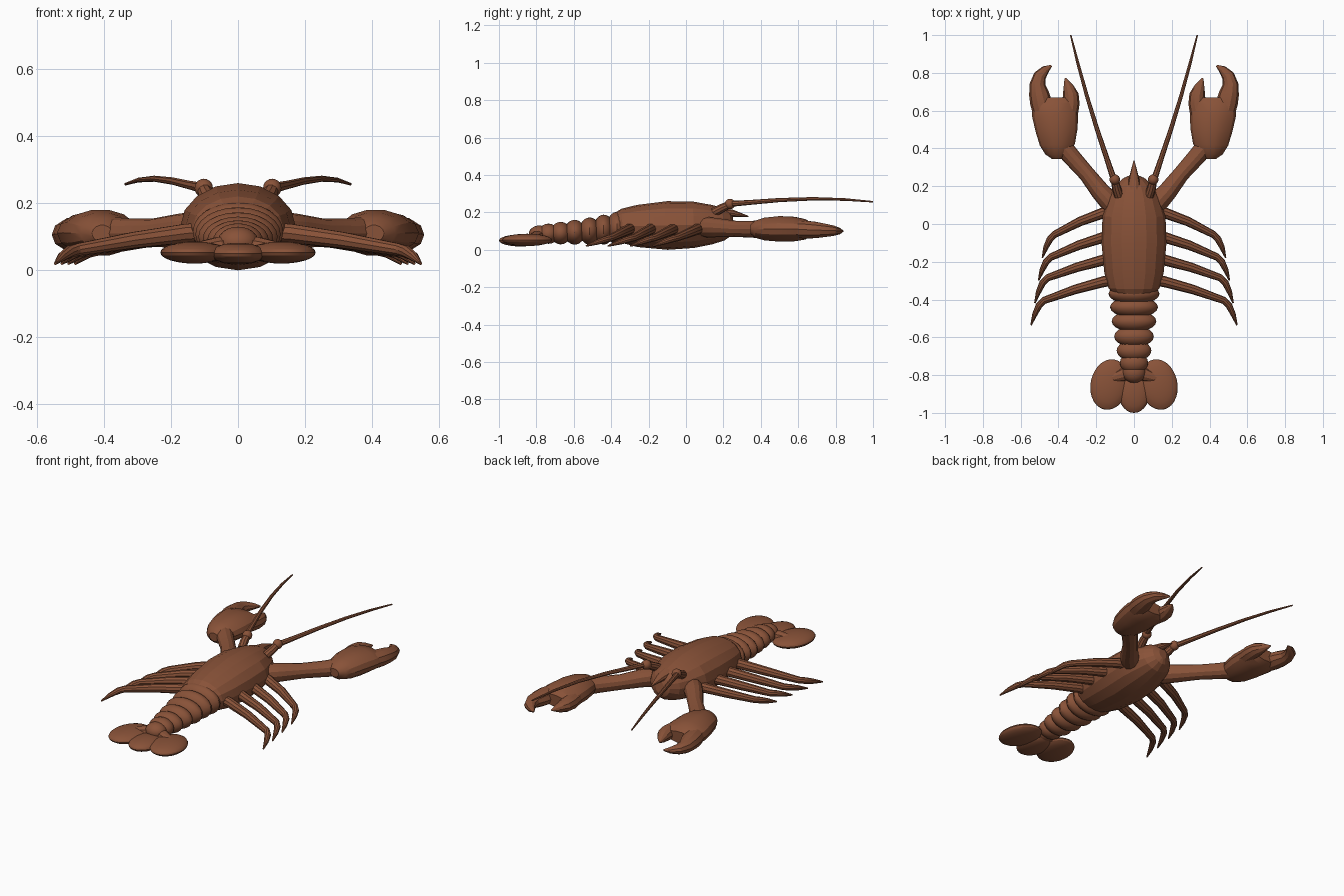
import bpy, bmesh, math
from mathutils import Vector

mat = bpy.data.materials.new("shell_brown")
mat.diffuse_color = (0.25, 0.085, 0.04, 1)


def finish(name, bm, mirror, angle):
    bmesh.ops.recalc_face_normals(bm, faces=bm.faces)
    me = bpy.data.meshes.new(name)
    bm.to_mesh(me)
    bm.free()
    me.materials.append(mat)
    ob = bpy.data.objects.new(name, me)
    bpy.context.collection.objects.link(ob)
    if mirror:
        ob.modifiers.new("mirror", 'MIRROR')
    if angle:
        bpy.ops.object.select_all(action='DESELECT')
        ob.select_set(True)
        bpy.context.view_layer.objects.active = ob
        bpy.ops.object.shade_smooth_by_angle(angle=math.radians(angle))
    return ob


def loft(name, pts, sides=12, mirror=True, angle=25):
    """Rings along a path; each point is (x, y, z, half width, half height)."""
    bm = bmesh.new()
    rings = []
    for i, p in enumerate(pts):
        c = Vector(p[:3])
        t = Vector(pts[min(i + 1, len(pts) - 1)][:3]) - Vector(pts[max(i - 1, 0)][:3])
        side = t.cross(Vector((0, 0, 1))).normalized()
        up = side.cross(t).normalized()
        ring = []
        for k in range(sides):
            a = 2 * math.pi * k / sides
            ring.append(bm.verts.new(c + side * p[3] * math.cos(a) + up * p[4] * math.sin(a)))
        rings.append(ring)
    for a, b in zip(rings, rings[1:]):
        for k in range(sides):
            n = (k + 1) % sides
            bm.faces.new((a[k], a[n], b[n], b[k]))
    bm.faces.new(rings[0])
    bm.faces.new(rings[-1])
    return finish(name, bm, mirror, angle)


def ball(name, centre, radii, turn=0, mirror=False, u=20, v=12, angle=30):
    bm = bmesh.new()
    bmesh.ops.create_uvsphere(bm, u_segments=u, v_segments=v, radius=1)
    bmesh.ops.scale(bm, vec=radii, verts=bm.verts)
    ob = finish(name, bm, mirror, angle)
    rot = Vector(centre)
    for vert in ob.data.vertices:
        x, y, z = vert.co
        c, s = math.cos(turn), math.sin(turn)
        vert.co = rot + Vector((c * x - s * y, s * x + c * y, z))
    return ob


# Carapace: y, half width, bottom, top
shell = [(-0.40, .05, .08, .165), (-0.38, .10, .05, .195), (-0.34, .135, .035, .22),
         (-0.26, .157, .015, .24), (-0.1, .172, .0, .26), (0.04, .167, .01, .258),
         (0.14, .135, .03, .24), (0.20, .10, .05, .225), (0.24, .06, .08, .205),
         (0.255, .025, .11, .18)]
loft("carapace", [(0, y, (a + b) / 2, w, (b - a) / 2) for y, w, a, b in shell], 16, False, 12)
loft("rostrum", [(0, .18, .20, .04, .03), (0, .25, .195, .025, .02), (0, .335, .178, .003, .003)], 10, False)

# Abdomen segments: y, half width, half height, centre height
for i, (y, w, h, z) in enumerate([(-.37, .135, .088, .115), (-.44, .127, .08, .108),
                                  (-.515, .118, .073, .1), (-.595, .105, .066, .094),
                                  (-.67, .092, .06, .089), (-.735, .075, .054, .086),
                                  (-.785, .062, .047, .083)]):
    ball(f"abdomen_segment_{i + 1}", (0, y, z), (w, .056, h))

# Tail fan
ball("tail_side_lobe", (.13, -.85, .053), (.1, .135, .033), .2, True, 28)
ball("tail_centre_lobe", (0, -.885, .05), (.085, .115, .032), u=28)
loft("tail_lobe_base", [(.01, -.77, .075, .03, .03), (.06, -.80, .07, .035, .03),
                        (.12, -.82, .063, .022, .022)], 10)

# Claw arm, palm and two fingers
loft("claw_arm", [(.07, .06, .12, .045, .045), (.13, .12, .12, .055, .055), (.18, .175, .118, .05, .05),
                  (.25, .265, .112, .043, .043), (.33, .355, .11, .047, .045),
                  (.385, .42, .11, .05, .05)], 12)
loft("claw_palm", [(.405, .345, .11, .03, .025), (.405, .37, .11, .065, .047), (.406, .42, .111, .093, .062),
                   (.41, .50, .112, .112, .07), (.418, .58, .111, .122, .067),
                   (.422, .64, .109, .118, .055), (.422, .668, .108, .09, .035)], 14)
loft("claw_outer_finger", [(.475, .56, .11, .05, .045), (.492, .64, .108, .058, .05), (.503, .69, .106, .053, .046),
                           (.511, .74, .104, .042, .038), (.498, .785, .102, .034, .029),
                           (.468, .818, .1, .022, .018), (.437, .838, .1, .005, .005)], 10)
loft("claw_inner_finger", [(.345, .56, .11, .045, .042), (.334, .64, .108, .046, .044), (.335, .685, .107, .042, .038),
                           (.347, .725, .105, .028, .027), (.364, .772, .103, .004, .004)], 10)

# Walking legs: root y, knee, tip
legs = [(.06, (.44, -.07), (.485, -.178)), (-.07, (.46, -.19), (.505, -.298)),
        (-.19, (.478, -.30), (.525, -.418)), (-.305, (.497, -.42), (.545, -.535))]
for i, (y, (kx, ky), (tx, ty)) in enumerate(legs):
    mx, my = .16 + (kx - .16) * .45, y + (ky - y) * .36
    loft(f"walking_leg_{i + 1}", [(.09, y + .01, .115, .03, .03), (.16, y, .11, .029, .029),
                                  (mx, my, .09, .025, .025), (kx - .02, ky + .015, .062, .019, .019),
                                  (kx + .006, ky - .012, .055, .018, .018),
                                  ((kx + tx) / 2 + .004, (ky + ty) / 2, .04, .014, .014),
                                  (tx, ty, .02, .004, .004)], 10)

# Eyes and antennae
loft("eye_stalk", [(.08, .15, .20, .025, .025), (.093, .19, .222, .024, .024),
                   (.102, .235, .243, .02, .02)], 10)
ball("eye", (.102, .235, .245), (.028, .028, .028), 0, True, 14, 10)
loft("antenna", [(.105, .23, .245, .017, .016), (.145, .35, .254, .014, .013), (.195, .5, .266, .012, .011),
                 (.25, .68, .273, .01, .009), (.297, .85, .269, .008, .007),
                 (.335, 1.0, .257, .004, .004)], 8)
